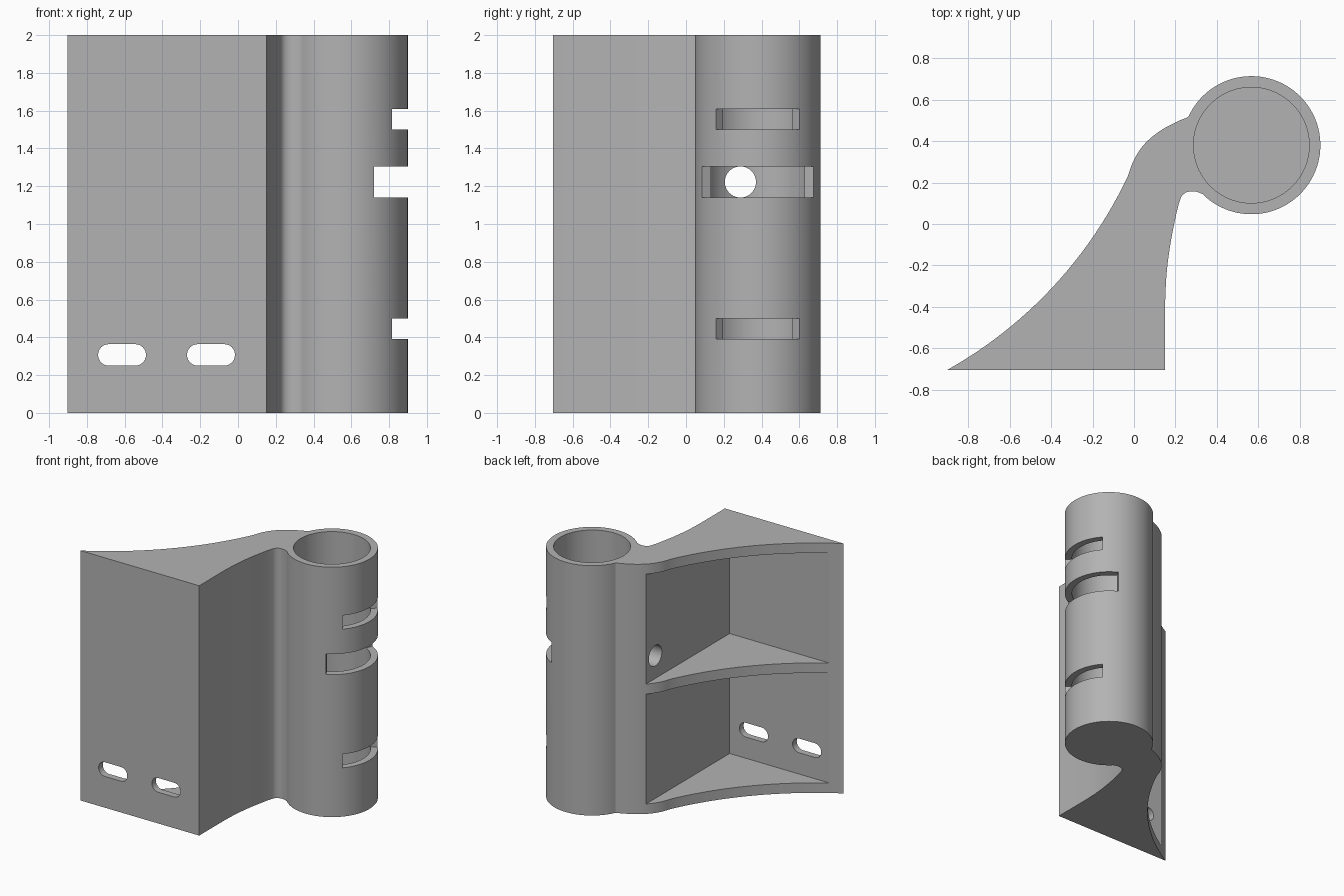
import bpy, bmesh, math
from mathutils import Vector, Matrix

if "Cube" in bpy.data.objects:
    bpy.data.objects.remove(bpy.data.objects["Cube"])

grey = bpy.data.materials.new("plain grey")
grey.diffuse_color = (0.45, 0.45, 0.45, 1)
grey.use_nodes = True
grey.node_tree.nodes["Principled BSDF"].inputs["Base Color"].default_value = grey.diffuse_color

CX, CY, R_OUT, R_BORE = 0.566, 0.38, 0.333, 0.279   # tube centre and radii


def prism(name, pts, lo, hi, matrix=None):
    """Extrude a closed 2D outline from lo to hi along its local z."""
    bm = bmesh.new()
    face = bm.faces.new([bm.verts.new((x, y, lo)) for x, y in pts])
    ext = bmesh.ops.extrude_face_region(bm, geom=[face])
    top = [v for v in ext["geom"] if isinstance(v, bmesh.types.BMVert)]
    bmesh.ops.translate(bm, verts=top, vec=(0, 0, hi - lo))
    if matrix:
        bm.transform(matrix)
    bmesh.ops.recalc_face_normals(bm, faces=bm.faces)
    me = bpy.data.meshes.new(name)
    bm.to_mesh(me)
    bm.free()
    me.materials.append(grey)
    ob = bpy.data.objects.new(name, me)
    bpy.context.collection.objects.link(ob)
    return ob


def arc(cx, cy, r, a0, a1, n):
    """Points on a circle from a0 to a1 degrees."""
    return [(cx + r * math.cos(math.radians(a0 + (a1 - a0) * i / n)),
             cy + r * math.sin(math.radians(a0 + (a1 - a0) * i / n)))
            for i in range(n + 1)]


def circle(cx, cy, r, n=72):
    return arc(cx, cy, r, 0, 360, n)[:-1]


def bowed(a, b, sag, n):
    """Shallow circular arc from a to b, bowed to the right of the chord."""
    a, b = Vector(a), Vector(b)
    chord = b - a
    half = chord.length / 2
    rad = (half * half + sag * sag) / (2 * sag)
    d = chord.normalized()
    right = Vector((d.y, -d.x))
    centre = (a + b) / 2 - right * (rad - sag)
    ang = math.asin(half / rad)
    out = []
    for i in range(n + 1):
        t = -ang + 2 * ang * i / n
        out.append(tuple(centre + right * rad * math.cos(t) + d * rad * math.sin(t)))
    return out


def curve(pts, steps=5):
    """Smooth curve through the given points."""
    p = [Vector(q) for q in pts]
    p = [2 * p[0] - p[1]] + p + [2 * p[-1] - p[-2]]
    out = []
    for i in range(1, len(p) - 2):
        a, b, c, d = p[i - 1:i + 3]
        for k in range(steps):
            t = k / steps
            out.append(tuple(0.5 * (2 * b + (c - a) * t + (2 * a - 5 * b + 4 * c - d) * t * t
                                    + (3 * b - a - 3 * c + d) * t ** 3)))
    return out + [tuple(p[-2])]


# Bracket body: curved web flowing into a round tube
left_side = bowed((-0.903, -0.705), (-0.03, 0.23), 0.10, 24)
shoulder = curve([(-0.03, 0.23), (0.0, 0.31), (0.05, 0.385), (0.12, 0.445),
                  (0.2, 0.49), (0.265, 0.517)])[1:-1]
tube_arc = arc(CX, CY, R_OUT, 155.5, -135, 80)
right_side = curve([tube_arc[-1], (0.295, 0.157), (0.26, 0.155), (0.235, 0.14), (0.22, 0.11),
                    (0.2, 0.03), (0.175, -0.1), (0.157, -0.24), (0.15, -0.38)])[1:]
outline = left_side + shoulder + tube_arc + right_side + [(0.15, -0.705)]
body = prism("hinge_bracket", outline, 0, 2)

cutters = []

# Blind bore of the tube
cutters.append(prism("bore_cutter", circle(CX, CY, R_BORE, 96), 0.08, 2.2))

# Two pockets behind the mounting face, leaving three shelves
for lo, hi in ((0.08, 0.96), (1.04, 1.92)):
    cutters.append(prism("pocket_cutter",
                         [(-1.2, -0.652), (0.07, -0.652), (0.07, 0.9), (-1.2, 0.9)], lo, hi))

# Radial notches in the tube wall
for lo, hi, ang in ((0.39, 0.50, 41.5), (1.50, 1.61, 41.5), (1.14, 1.305, 62.5)):
    sector = arc(CX, CY, 0.45, -ang, ang, 24) + arc(CX, CY, 0.2, ang, -ang, 24)
    cutters.append(prism("notch_cutter", sector, lo, hi))

# Cross hole from the bore into the upper pocket
along_x = Matrix(((0, 0, 1, 0), (1, 0, 0, 0), (0, 1, 0, 0), (0, 0, 0, 1)))
cutters.append(prism("cross_hole_cutter", circle(0.288, 1.2225, 0.0825, 40), 0.0, 0.55, along_x))

# Four rounded mounting slots
along_y = Matrix(((1, 0, 0, 0), (0, 0, 1, 0), (0, 1, 0, 0), (0, 0, 0, 1)))
for x in (-0.614, -0.143):
    for z in (0.307, 1.697):
        stadium = arc(x + 0.07, z, 0.057, -90, 90, 12) + arc(x - 0.07, z, 0.057, 90, 270, 12)
        cutters.append(prism("slot_cutter", stadium, -0.9, -0.5, along_y))

# Cut everything out of the body
bpy.context.view_layer.objects.active = body
body.select_set(True)
for c in cutters:
    mod = body.modifiers.new("cut", 'BOOLEAN')
    mod.operation = 'DIFFERENCE'
    mod.solver = 'EXACT'
    mod.object = c
    bpy.ops.object.modifier_apply(modifier=mod.name)
    bpy.data.objects.remove(c)

bpy.ops.object.shade_smooth_by_angle(angle=math.radians(25))
